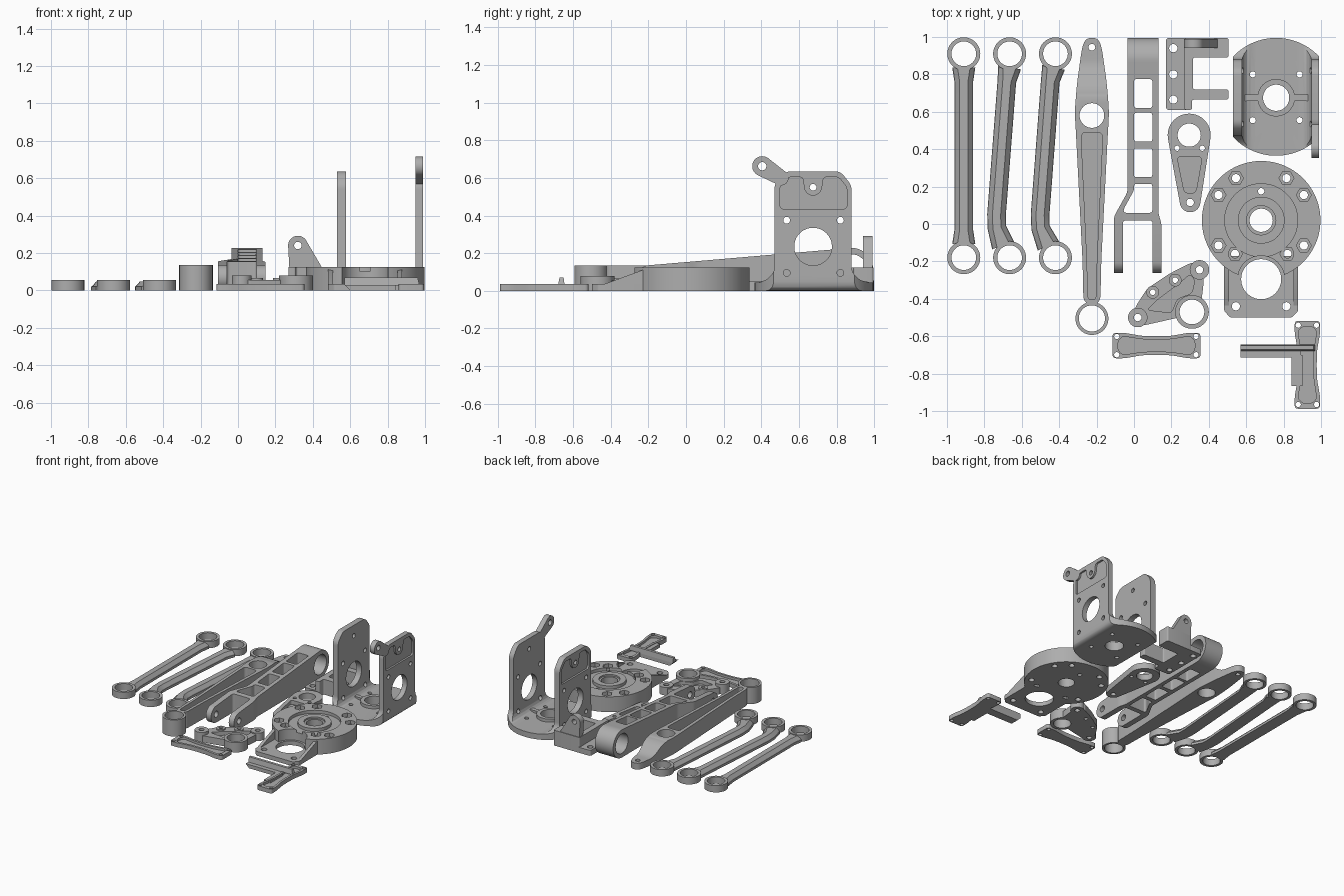
import bpy, bmesh, math
from mathutils import Vector
from mathutils.geometry import convex_hull_2d

if "Cube" in bpy.data.objects:
    bpy.data.objects.remove(bpy.data.objects["Cube"])

GREY = bpy.data.materials.new("machined_grey")
GREY.use_nodes = True
GREY.diffuse_color = (0.42, 0.42, 0.42, 1)
GREY.node_tree.nodes["Principled BSDF"].inputs["Base Color"].default_value = (0.42, 0.42, 0.42, 1)


# ---- outline helpers (2D points) ----
def circle(c, r, n=40):
    return [(c[0] + r * math.cos(math.tau * i / n), c[1] + r * math.sin(math.tau * i / n)) for i in range(n)]


def hull(*circles):
    pts = [Vector(p) for c, r in circles for p in circle(c, r)]
    return [tuple(pts[i]) for i in convex_hull_2d(pts)]


def rounded(pts, d=0.02, n=5):
    out = []
    for i, p in enumerate(pts):
        p, a, b = Vector(p), Vector(pts[i - 1]) - Vector(p), Vector(pts[(i + 1) % len(pts)]) - Vector(p)
        a = p + a.normalized() * min(d, a.length * 0.48)
        b = p + b.normalized() * min(d, b.length * 0.48)
        for k in range(n + 1):
            t = k / n
            out.append(tuple(a * (1 - t) ** 2 + p * 2 * t * (1 - t) + b * t * t))
    return out


def box(x0, x1, y0, y1):
    return [(x0, y0), (x1, y0), (x1, y1), (x0, y1)]


def mirrored(half, cx=0):
    return [(cx + x, y) for x, y in half] + [(cx - x, y) for x, y in reversed(half)]


def four_way(quarter):
    top = quarter + [(-x, y) for x, y in reversed(quarter)]
    return top + [(-x, -y) for x, y in top]


def band(path, w, flare):
    left, right = [], []
    for i, p in enumerate(path):
        t = Vector(path[min(i + 1, len(path) - 1)]) - Vector(path[max(i - 1, 0)])
        side = Vector((-t.y, t.x)).normalized() * (w + (flare if i in (0, len(path) - 1) else 0))
        left.append(tuple(Vector(p) + side))
        right.append(tuple(Vector(p) - side))
    return left + right[::-1]


# ---- solid helpers ----
def prism(name, pts, a, b, axis="z", top=None):
    place = {"z": lambda u, v, w: (u, v, w), "x": lambda u, v, w: (w, u, v), "y": lambda u, v, w: (u, w, v)}[axis]
    bm = bmesh.new()
    low = [bm.verts.new(place(u, v, a)) for u, v in pts]
    high = [bm.verts.new(place(u, v, b)) for u, v in (top or pts)]
    bm.faces.new(low)
    bm.faces.new(high)
    for i in range(len(low)):
        bm.faces.new((low[i - 1], low[i], high[i], high[i - 1]))
    bmesh.ops.recalc_face_normals(bm, faces=bm.faces)
    me = bpy.data.meshes.new(name)
    bm.to_mesh(me)
    bm.free()
    me.materials.append(GREY)
    ob = bpy.data.objects.new(name, me)
    bpy.context.scene.collection.objects.link(ob)
    return ob


def carve(ob, cutters, op="DIFFERENCE"):
    for c in cutters:
        c.hide_render = True
        m = ob.modifiers.new("cut", "BOOLEAN")
        m.object, m.operation, m.solver = c, op, "EXACT"
    dg = bpy.context.evaluated_depsgraph_get()
    me = bpy.data.meshes.new_from_object(ob.evaluated_get(dg))
    ob.modifiers.clear()
    ob.data = me
    for c in cutters:
        bpy.data.objects.remove(c)
    return ob


def tool(pts, a=-0.1, b=0.9, axis="z"):
    return prism("cutter", pts, a, b, axis)


def drills(spots, r, a=-0.1, axis="z", n=24, b=1.2):
    return [tool(circle(c, r, n), a, b, axis) for c in spots]


def ring(name, c, r, hole, h):
    return carve(prism(name, circle(c, r, 56), 0, h), drills([c], hole, n=48))


# ---- three connecting rods ----
rods = {
    "straight_rod": (-0.91, [(0, 0.838), (0, 0.76), (0, -0.03), (0, -0.108)]),
    "bent_rod_a": (-0.665, [(0, 0.838), (-0.015, 0.76), (-0.07, 0.05), (-0.068, -0.02), (-0.035, -0.115)]),
    "bent_rod_b": (-0.42, [(-0.01, 0.838), (-0.028, 0.76), (-0.082, 0.05), (-0.08, -0.02), (-0.038, -0.117)]),
}
for name, (x, path) in rods.items():
    path = [(x + p, q) for p, q in path]
    prism(name + "_flange", band(path, 0.05, 0.012), 0, 0.02)
    prism(name + "_rib", band(path, 0.048, 0.01), 0.02, 0.048, top=band(path, 0.022, 0.012))
    for end, y in (("back", 0.91), ("front", -0.18)):
        ring(f"{name}_{end}_eye", (x, y), 0.088, 0.066, 0.055)

# ---- tall lever with ramped tip ----
LX = -0.225
half = [(0.045, -0.43), (0.05, -0.2), (0.085, 0.48), (0.092, 0.6), (0.08, 0.75), (0.052, 0.95), (0.03, 0.995)]
lever = prism("lever_body", rounded(mirrored(half, LX), 0.05), 0, 0.135)
pocket = rounded(mirrored([(0.022, -0.405), (0.026, -0.2), (0.055, 0.42), (0.055, 0.49)], LX), 0.025)
ramp = rounded([(0.66, 0.2), (0.66, 0.136), (0.74, 0.125), (0.84, 0.055), (1.1, 0.05), (1.1, 0.2)], 0.04)
carve(lever, [tool(pocket, 0.05), tool(ramp, -0.5, 0, "x")]
      + drills([(LX, 0.58)], 0.066, n=48) + drills([(LX, 0.945)], 0.018))
ring("lever_eye", (LX, -0.505), 0.088, 0.07, 0.135)

# ---- forked beam with ladder windows ----
plan = [(-0.035, 1.02), (0.13, 1.02), (0.13, 0.06), (0.147, 0), (0.147, -0.3), (0.1, -0.3), (0.1, 0.02), (-0.06, 0.02),
        (-0.06, -0.3), (-0.107, -0.3), (-0.107, 0.04), (-0.035, 0.17)]
beam = prism("forked_beam", hull(((0.88, 0.114), 0.114), ((-0.195, 0.068), 0.068)), -0.2, 0.3, "x")
carve(beam, [tool(rounded(plan, 0.02))], "INTERSECT")
windows = [rounded(box(0, 0.098, y, y + 0.155), 0.015) for y in (0.62, 0.44, 0.25)]
windows.append(rounded([(0, 0.215), (0.098, 0.215), (0.098, 0.06), (-0.055, 0.06), (-0.055, 0.08), (0, 0.18)], 0.015))
carve(beam, [tool(w) for w in windows] + drills([(0.88, 0.114)], 0.08, -0.5, "x", 48)
      + drills([(-0.195, 0.068)], 0.025, -0.5, "x"))

# ---- clevis bracket with upright lug ----
clevis_plate = prism("clevis_foot", rounded(box(0.17, 0.29, 0.61, 0.995), 0.02), 0, 0.045)
carve(clevis_plate, drills([(0.21, 0.94), (0.21, 0.8), (0.21, 0.665)], 0.022))
clevis = [(0.27, 0.61), (0.31, 0.61), (0.31, 0.665), (0.505, 0.665), (0.505, 0.72), (0.315, 0.72), (0.315, 0.89), (0.505, 0.89),
          (0.505, 0.995), (0.27, 0.995)]
prism("clevis_body", rounded(clevis, 0.012), 0, 0.125)
lug = prism("clevis_lug", hull(((0.32, 0.24), 0.052), ((0.32, 0.11), 0.045), ((0.41, 0.11), 0.04)), 0.94, 0.99, "y")
carve(lug, drills([(0.32, 0.24)], 0.02, 0.5, "y"))

# ---- teardrop cover ----
cover = prism("teardrop_cover", hull(((0.295, 0.475), 0.115), ((0.3, 0.118), 0.055)), 0, 0.05)
pocket = rounded([(0.23, 0.36), (0.365, 0.36), (0.33, 0.165), (0.27, 0.165)], 0.025)
carve(cover, [tool(pocket, 0.018)] + drills([(0.295, 0.475)], 0.062, n=48)
      + drills([(0.23, 0.405), (0.365, 0.405)], 0.014) + drills([(0.3, 0.115)], 0.02))

# ---- three-point rocker plate ----
outline = [(0, -0.455), (0.07, -0.345), (0.19, -0.265), (0.32, -0.2), (0.375, -0.29), (0.36, -0.42), (0.24, -0.5), (0.04, -0.545)]
inner = [(0.07, -0.46), (0.12, -0.41), (0.22, -0.335), (0.3, -0.27), (0.325, -0.3), (0.31, -0.37), (0.23, -0.4), (0.2, -0.475)]
bosses = [((0.02, -0.5), 0.052, 0.02, 0.08), ((0.35, -0.245), 0.052, 0.02, 0.065), ((0.31, -0.47), 0.09, 0.066, 0.08),
          ((0.1, -0.365), 0.034, 0.015, 0.065), ((0.22, -0.3), 0.034, 0.015, 0.065)]
rocker = prism("rocker_plate", rounded(outline, 0.03), 0, 0.055)
carve(rocker, [tool(rounded(inner, 0.02), 0.025)] + [d for c, r, h, z in bosses for d in drills([c], h, n=48)])
for i, (c, r, h, z) in enumerate(bosses):
    ring(f"rocker_boss_{i}", c, r, h, z)


# ---- waisted braces ----
def brace(name, c, upright):
    def put(pts):
        return [(c[0] + (y if upright else x), c[1] + (x if upright else y)) for x, y in pts]
    rim = four_way([(0.235, 0.068), (0.17, 0.068), (0.08, 0.052), (0.02, 0.05)])
    dip = four_way([(0.205, 0.025), (0.18, 0.05), (0.08, 0.034), (0.02, 0.032)])
    corners = [(sx * 0.212, sy * 0.049) for sx in (-1, 1) for sy in (-1, 1)]
    ob = prism(name, put(rounded(rim, 0.02)), 0, 0.035)
    return carve(ob, [tool(put(rounded(dip, 0.015)), 0.016)] + drills(put(corners), 0.014))


brace("flat_brace", (0.12, -0.65), False)
brace("tee_brace", (0.927, -0.753), True)
prism("tee_arm_flange", box(0.6, 0.88, -0.715, -0.645), 0, 0.03, top=box(0.57, 0.88, -0.715, -0.645))
prism("tee_arm_rib", box(0.57, 0.97, -0.68, -0.645), 0.03, 0.07, top=box(0.57, 0.96, -0.672, -0.65))
prism("tee_side_web", box(0.842, 0.9, -0.865, -0.7), 0, 0.03)

# ---- round base with motor seat ----
C, M = (0.68, 0.02), (0.68, -0.295)
base = prism("base_disc", circle(C, 0.317, 96), 0, 0.125)
bolts = [(C[0] + s * x, y) for s in (-1, 1) for x, y in ((0.135, 0.245), (0.228, 0.155), (0.228, -0.115), (0.14, -0.16))]
carve(base, drills([M], 0.125, 0.035, n=56) + drills([M], 0.107, n=56) + drills([C], 0.195, 0.1, n=64))
carve(base, drills(bolts, 0.04, 0.095, n=6) + drills(bolts, 0.022))
carve(base, drills([C], 0.062, n=48) + drills([(0.68, 0.175)], 0.017))
hub = ring("base_hub", C, 0.125, 0.062, 0.125)
carve(hub, drills([C], 0.078, 0.112, n=48))
seat = prism("motor_seat", rounded(mirrored([(0.165, -0.5), (0.198, -0.465), (0.198, -0.17)], 0.68), 0.01), 0, 0.035)
carve(seat, drills([M], 0.107, n=56) + drills([(0.545, -0.44), (0.815, -0.44)], 0.022))
for side, x in (("right", 0.482), ("left", 0.853)):
    prism(f"seat_gusset_{side}", [(-0.45, 0.03), (-0.2, 0.122), (-0.15, 0.122), (-0.15, 0.03)], x, x + 0.025, "x")

# ---- shoulder yoke: U section trimmed by side and plan outlines ----
Y = 0.675
outer = rounded([(0.53, 0.7), (0.53, 0), (0.99, 0), (0.99, 0.7)], 0.05)
yoke = prism("shoulder_yoke", outer, 0.3, 1.1, "y")
carve(yoke, [tool(rounded(box(0.578, 0.948, 0.045, 1.2), 0.07), 0.2, 1.2, "y")])
side = [(0.3, -0.05), (1.05, -0.05), (1.05, 0.05), (0.93, 0.05), (0.88, 0.1), (0.88, 0.56), (0.82, 0.635), (0.53, 0.635),
        (0.47, 0.57), (0.47, 0.1), (0.42, 0.05), (0.3, 0.05)]
carve(yoke, [tool(rounded(side, 0.03), 0.4, 1.2, "x"), tool(circle((0.76, 0.68), 0.315, 96))], "INTERSECT")
corners = [(y, z) for y in (0.535, 0.82) for z in (0.095, 0.375)]
carve(yoke, drills([(Y, 0.235)], 0.1, 0.3, "x", 48) + drills(corners + [(Y, 0.55)], 0.018, 0.3, "x"))
carve(yoke, drills([(0.76, Y)], 0.07, n=48)
      + drills([(x, y) for x in (0.635, 0.885) for y in (0.555, 0.8)], 0.016, b=0.3))
recess = rounded([(0.5, 0.435), (0.855, 0.435), (0.855, 0.55), (0.81, 0.605), (0.73, 0.605), (0.72, 0.53), (0.69, 0.505),
                  (0.66, 0.505), (0.63, 0.53), (0.62, 0.605), (0.545, 0.605), (0.5, 0.56)], 0.02)
carve(yoke, [tool(recess, 0.975, 1.2, "x"), tool(recess, 0.4, 0.545, "x")])
ring("yoke_floor_hub", (0.76, Y), 0.1, 0.07, 0.07)
for x in (0.57, 0.85):
    prism("yoke_floor_rib", box(x, x + 0.1, Y - 0.017, Y + 0.017), 0.03, 0.065)
arm = prism("yoke_lug_arm", hull(((0.405, 0.662), 0.053), ((0.505, 0.6), 0.04)), 0.948, 0.99, "x")
carve(arm, drills([(0.405, 0.662)], 0.022, 0.5, "x"))

# ---- smooth the curved walls, keep the edges crisp ----
for ob in bpy.context.scene.objects:
    if ob.type == "MESH":
        ob.data.shade_smooth()
        ob.data.set_sharp_from_angle(angle=math.radians(30))
